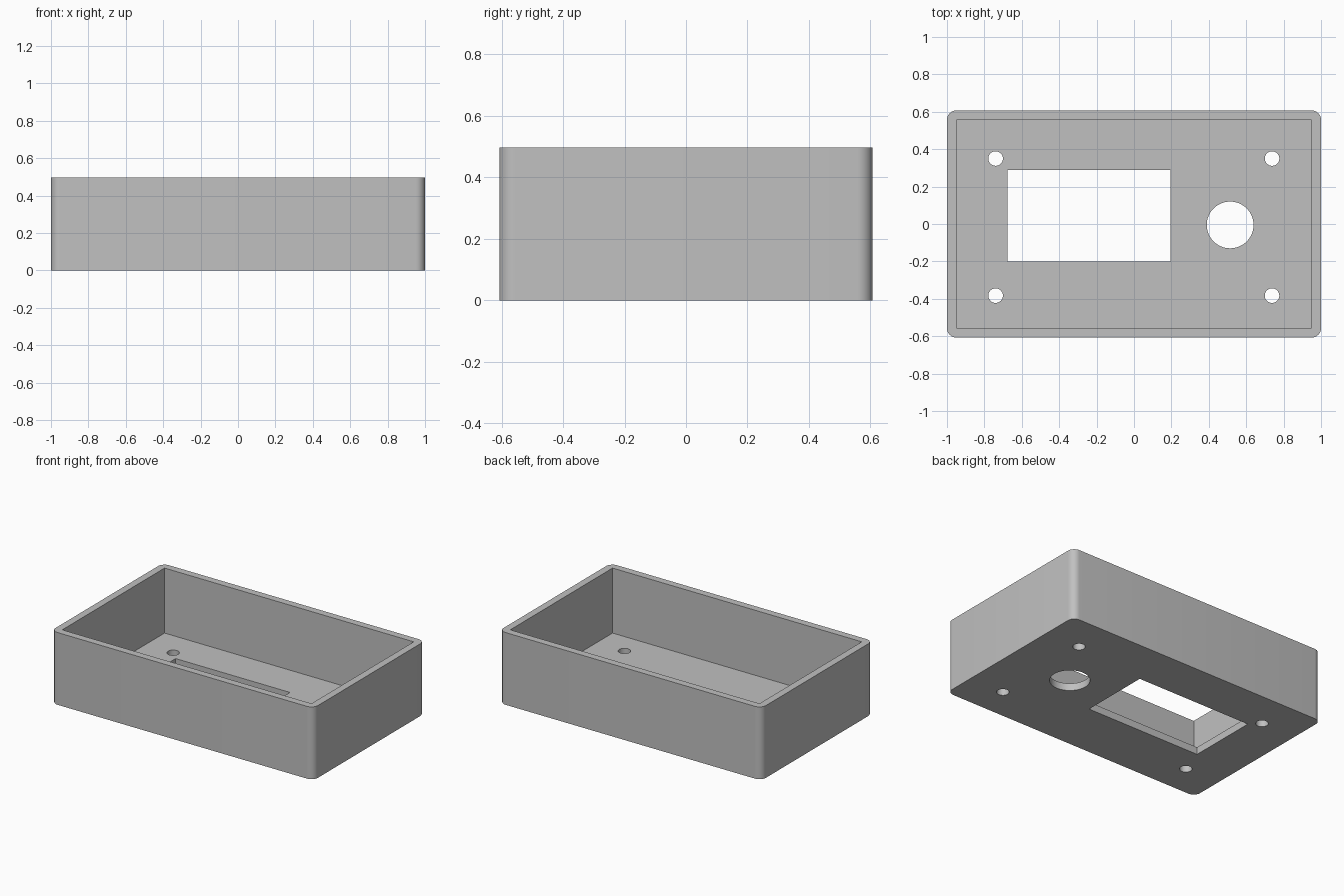
import bpy
import bmesh
from math import radians

cube = bpy.data.objects.get("Cube")
if cube:
    bpy.data.objects.remove(cube, do_unlink=True)

WIDTH, DEPTH, HEIGHT = 2.0, 1.214, 0.498
WALL = 0.05

grey = bpy.data.materials.new("light_grey_plastic")
grey.use_nodes = True
colour = (0.53, 0.53, 0.53, 1)
grey.diffuse_color = colour
grey.node_tree.nodes["Principled BSDF"].inputs["Base Color"].default_value = colour


def finish(bm, name):
    mesh = bpy.data.meshes.new(name)
    bm.to_mesh(mesh)
    bm.free()
    mesh.materials.append(grey)
    obj = bpy.data.objects.new(name, mesh)
    bpy.context.collection.objects.link(obj)
    return obj


def box(name, low, high, corner=0):
    """Box between two corners, with optional rounded upright edges."""
    bm = bmesh.new()
    bmesh.ops.create_cube(bm, size=1)
    for v in bm.verts:
        v.co = [h if c > 0 else l for c, l, h in zip(v.co, low, high)]
    if corner:
        upright = [e for e in bm.edges
                   if abs(e.verts[0].co.z - e.verts[1].co.z) > 0.01]
        bmesh.ops.bevel(bm, geom=upright, offset=corner, segments=8,
                        profile=0.5, affect='EDGES')
    return finish(bm, name)


def cylinder(name, x, y, radius, sides):
    """Upright cylinder that passes through the floor."""
    bm = bmesh.new()
    bmesh.ops.create_cone(bm, cap_ends=True, segments=sides, radius1=radius,
                          radius2=radius, depth=4 * WALL)
    bmesh.ops.translate(bm, verts=bm.verts, vec=(x, y, 0))
    return finish(bm, name)


# Outer body with rounded upright corners
body = box("enclosure_body", (-WIDTH / 2, -DEPTH / 2, 0),
           (WIDTH / 2, DEPTH / 2, HEIGHT), corner=WALL)

# Open cavity, display window, knob hole and screw holes
ix, iy = WIDTH / 2 - WALL, DEPTH / 2 - WALL
cutters = [
    box("cavity_cutter", (-ix, -iy, WALL), (ix, iy, HEIGHT + 0.2)),
    box("window_cutter", (-0.677, -0.2, -0.1), (0.195, 0.288, 0.1)),
    cylinder("knob_hole_cutter", 0.514, -0.005, 0.125, 64),
]
for x in (-0.74, 0.738):
    for y in (-0.383, 0.35):
        cutters.append(cylinder("screw_hole_cutter", x, y, 0.039, 32))

bpy.context.view_layer.objects.active = body
for cutter in cutters:
    mod = body.modifiers.new(cutter.name, 'BOOLEAN')
    mod.operation = 'DIFFERENCE'
    mod.solver = 'EXACT'
    mod.object = cutter
    cutter.hide_render = True
    bpy.ops.object.modifier_apply(modifier=mod.name)
for cutter in cutters:
    bpy.data.objects.remove(cutter, do_unlink=True)

# Smooth corners and holes, sharp rims
bpy.ops.object.select_all(action='DESELECT')
body.select_set(True)
bpy.ops.object.shade_smooth_by_angle(angle=radians(30))
